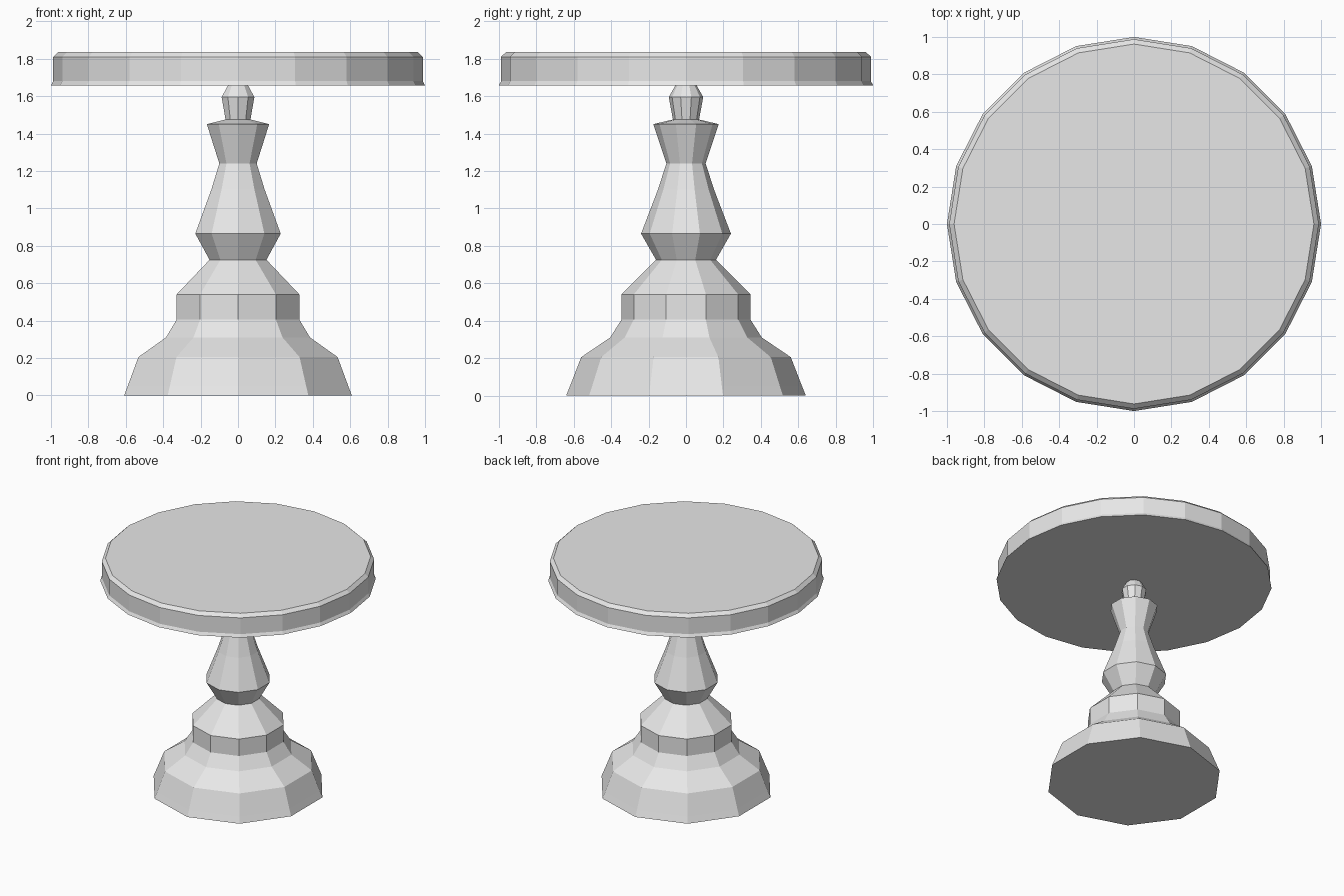
import bpy, bmesh
from math import sin, cos, pi

cube = bpy.data.objects.get("Cube")
if cube:
    bpy.data.objects.remove(cube, do_unlink=True)

grey = bpy.data.materials.new("plain grey")
grey.use_nodes = True
colour = (0.8, 0.8, 0.8, 1.0)
grey.diffuse_color = colour
grey.node_tree.nodes["Principled BSDF"].inputs["Base Color"].default_value = colour


def turned_part(name, profile, sides):
    """Faceted, capped solid turned from (radius, height) points, one corner facing front."""
    bm = bmesh.new()
    rings = []
    for radius, z in profile:
        angles = [2 * pi * i / sides - pi / 2 for i in range(sides)]
        rings.append([bm.verts.new((radius * cos(a), radius * sin(a), z)) for a in angles])
    for low, high in zip(rings, rings[1:]):
        for i in range(sides):
            j = (i + 1) % sides
            bm.faces.new((low[i], low[j], high[j], high[i]))
    bm.faces.new(rings[0][::-1])
    bm.faces.new(rings[-1])
    mesh = bpy.data.meshes.new(name)
    bm.to_mesh(mesh)
    bm.free()
    mesh.materials.append(grey)
    obj = bpy.data.objects.new(name, mesh)
    bpy.context.collection.objects.link(obj)
    return obj


# Stepped foot
turned_part("foot", [(0.64, 0), (0.62, 0.05), (0.56, 0.205), (0.405, 0.31),
                     (0.345, 0.405), (0.345, 0.54), (0.16, 0.725)], 10)

# Vase-shaped stem with flared collar
turned_part("stem", [(0.16, 0.725), (0.24, 0.865), (0.15, 1.1), (0.105, 1.24),
                     (0.175, 1.45), (0.07, 1.475)], 10)

# Small bead under the top
turned_part("neck_bead", [(0.07, 1.475), (0.092, 1.595), (0.055, 1.66)], 10)

# Round table top with a thin chamfer and lower lip
turned_part("table_top", [(1.0, 1.657), (0.988, 1.68), (0.988, 1.81), (0.962, 1.835)], 20)
